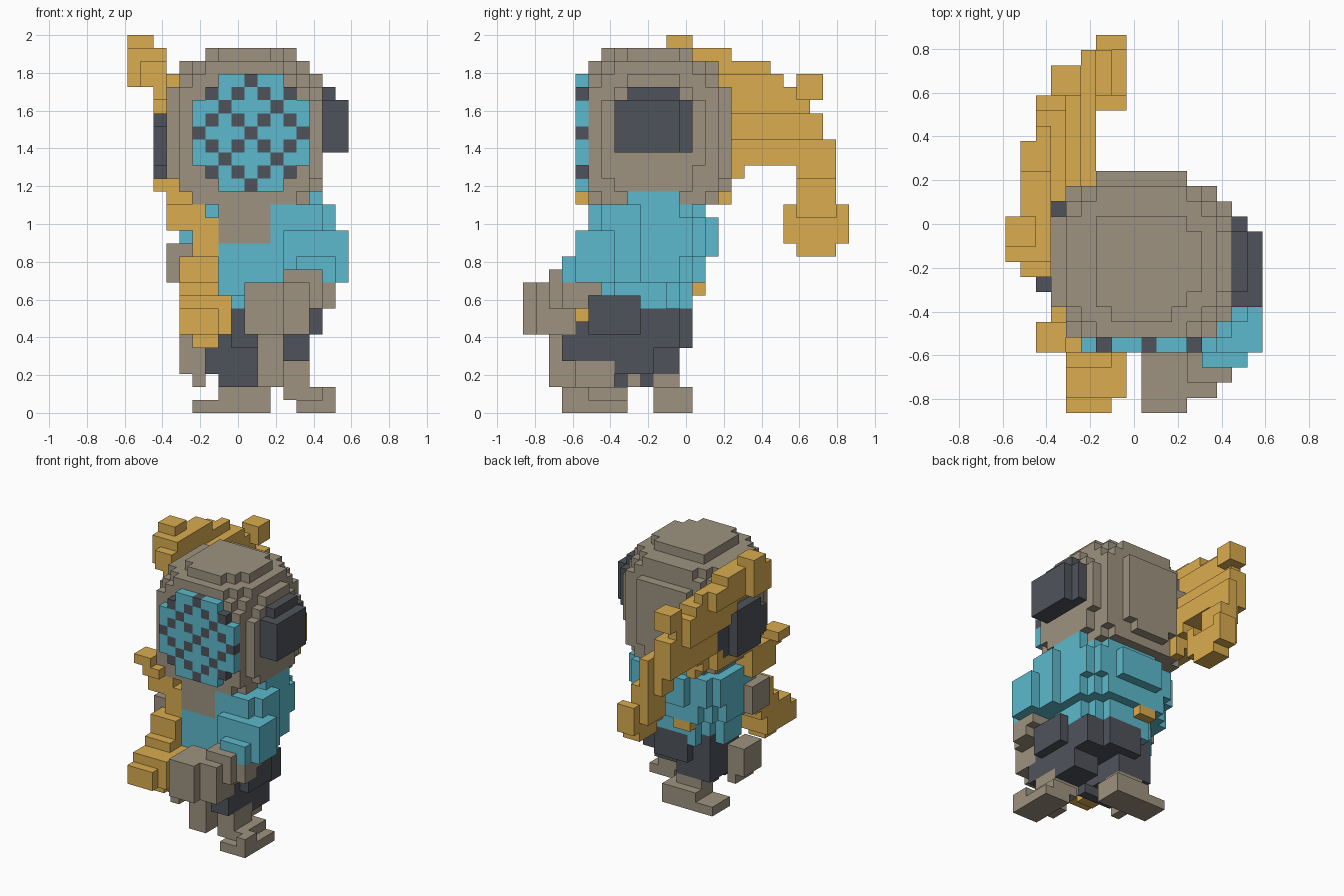
import bpy
import bmesh
from mathutils import Vector

default_cube = bpy.data.objects.get("Cube")
if default_cube:
    bpy.data.objects.remove(default_cube, do_unlink=True)

UNIT = 2 / 29                                   # edge length of one block
ORIGIN = Vector((-8.5, -12.5, 0))               # grid corner, in blocks


def make_material(name, rgb):
    mat = bpy.data.materials.new(name)
    mat.use_nodes = True
    colour = (*rgb, 1)
    mat.diffuse_color = colour
    mat.node_tree.nodes["Principled BSDF"].inputs["Base Color"].default_value = colour
    return mat


TAUPE = make_material("taupe", (.34, .29, .215))
GOLD = make_material("gold", (.7, .415, .08))
TEAL = make_material("teal", (.11, .49, .61))
CHARCOAL = make_material("charcoal", (.078, .086, .102))

cells = {}                                      # block position -> part name
part_material = {}


def put(part, material, block):
    part_material[part] = material
    cells[block] = part


def box(part, material, xs, ys, zs):
    """Fill a run of blocks; each pair is start and end on one axis."""
    for x in range(*xs):
        for y in range(*ys):
            for z in range(*zs):
                put(part, material, (x, y, z))


def drum(part, material, xs, ys, zs):
    """Fill an upright rounded column inside the given run of blocks."""
    for x in range(*xs):
        for y in range(*ys):
            u = abs(2 * x + 1 - sum(xs)) / (xs[1] - xs[0])
            v = abs(2 * y + 1 - sum(ys)) / (ys[1] - ys[0])
            if u ** 2.4 + v ** 2.4 < 1:
                box(part, material, (x, x + 1), (y, y + 1), zs)


# Head: boxy rounded ball, flatter underneath
for x in range(3, 15):
    for y in range(5, 16):
        for z in range(16, 28):
            rise = z + .5 - 22
            if rise < 0:
                rise *= .65
            if sum(abs(d) ** 3 for d in (x + .5 - 9.1, y + .5 - 9.9, rise)) < 210:
                put("head", TAUPE, (x, y, z))

# Shirt, widest at the chest
drum("shirt", TEAL, (5, 14), (6, 13), (7, 9))
drum("shirt", TEAL, (5, 14), (5, 13), (9, 10))
drum("shirt", TEAL, (4, 15), (5, 14), (10, 12))
drum("shirt", TEAL, (4, 15), (5, 15), (12, 15))
drum("shirt", TEAL, (5, 15), (6, 14), (15, 16))
drum("shirt", TEAL, (5, 15), (7, 13), (16, 17))
box("shirt", TEAL, (7, 12), (6, 8), (9, 13))
box("chest", TAUPE, (7, 11), (5, 8), (13, 15))
box("chest", TAUPE, (7, 12), (5, 8), (15, 17))
box("back_tag", GOLD, (7, 9), (13, 14), (9, 10))

# Trousers
drum("hips", CHARCOAL, (6, 14), (6, 13), (5, 8))
box("hips", CHARCOAL, (11, 15), (5, 9), (6, 9))
box("left_thigh", CHARCOAL, (11, 14), (3, 10), (4, 7))
box("left_thigh", CHARCOAL, (11, 14), (5, 10), (3, 5))
box("right_leg", CHARCOAL, (6, 10), (7, 12), (3, 7))
box("right_leg", CHARCOAL, (7, 11), (7, 8), (2, 3))
box("right_leg", CHARCOAL, (7, 10), (9, 10), (2, 3))

# Left sleeve, forearm and hand reaching forward
box("left_sleeve", TEAL, (11, 15), (5, 10), (13, 16))
box("left_sleeve", TEAL, (15, 16), (6, 9), (14, 16))
box("left_sleeve", TEAL, (12, 15), (4, 11), (10, 14))
box("left_sleeve", TEAL, (15, 16), (4, 9), (10, 14))
box("left_sleeve", TEAL, (16, 17), (4, 7), (10, 14))
box("left_sleeve", TEAL, (13, 16), (3, 6), (10, 12))
box("left_forearm", TAUPE, (13, 16), (3, 5), (8, 10))
box("left_forearm", TAUPE, (13, 16), (5, 6), (9, 10))
box("left_forearm", TAUPE, (12, 15), (2, 5), (8, 11))
box("left_hand", TAUPE, (9, 12), (0, 4), (6, 10))
box("left_hand", TAUPE, (12, 14), (1, 4), (6, 10))

# Left shin and foot
box("left_shin", TAUPE, (10, 12), (2, 4), (2, 6))
box("left_shin", TAUPE, (11, 14), (4, 7), (2, 4))
box("left_foot", TAUPE, (12, 15), (4, 8), (1, 2))
box("left_foot", TAUPE, (13, 16), (3, 8), (0, 1))
box("left_foot", TAUPE, (15, 16), (3, 5), (1, 2))

# Right knee patch and foot
box("right_knee", TAUPE, (4, 6), (6, 9), (3, 6))
box("right_knee", TAUPE, (5, 6), (6, 9), (2, 3))
box("right_foot", TAUPE, (5, 11), (10, 13), (0, 1))
box("right_foot", TAUPE, (7, 11), (10, 13), (1, 2))
box("right_foot", TAUPE, (7, 10), (10, 12), (2, 3))

# Right elbow and the gold arm stepping down to the hand
box("right_elbow", TAUPE, (3, 5), (6, 9), (10, 13))
box("right_arm", GOLD, (2, 4), (4, 6), (17, 18))
box("right_arm", GOLD, (3, 5), (4, 9), (16, 17))
box("right_arm", GOLD, (3, 6), (5, 9), (14, 16))
box("right_arm", GOLD, (5, 7), (5, 9), (11, 15))
box("right_arm", GOLD, (4, 7), (4, 7), (9, 12))
box("right_arm", GOLD, (4, 7), (3, 6), (8, 10))
box("right_hand", GOLD, (4, 7), (0, 3), (6, 8))
box("right_hand", GOLD, (4, 8), (1, 5), (6, 9))
box("right_hand", GOLD, (5, 7), (2, 4), (5, 6))

# Gold backing around the right ear
box("ear_backing", GOLD, (3, 5), (8, 15), (17, 23))

# Plume: a leaning sheet that sweeps back, then hooks down
plume_spans = {
    9: (24, 27), 10: (24, 28), 11: (24, 29), 12: (24, 29),
    13: (23, 28), 14: (17, 28), 15: (16, 28), 16: (18, 27),
    17: (19, 27), 18: (19, 27), 19: (19, 26), 20: (19, 25),
    21: (12, 26), 22: (12, 23), 23: (12, 21), 24: (13, 16),
}
for y, (low, high) in plume_spans.items():
    outer = 0 if y < 13 else 1 + max(0, (y - 15) // 3) + 2 * (y > 22)
    inner = 3 if y < 14 else 6 if y < 20 else 8
    for z in range(low, high):
        middle = 2 + (26 - z) * .38
        for x in range(outer, inner):
            if abs(x + .5 - middle) < 1.25:
                put("plume", GOLD, (x, y, z))
box("plume", GOLD, (6, 8), (20, 21), (13, 16))
box("plume", GOLD, (6, 8), (24, 25), (13, 16))
box("plume", GOLD, (3, 5), (21, 23), (24, 26))
box("plume", GOLD, (0, 2), (11, 13), (25, 29))
box("plume", GOLD, (0, 2), (10, 11), (25, 28))

# Ear pads
box("left_ear", CHARCOAL, (15, 16), (7, 13), (20, 24))
box("left_ear", CHARCOAL, (15, 16), (8, 12), (24, 25))
box("left_ear", CHARCOAL, (16, 17), (7, 12), (20, 24))
box("right_ear", CHARCOAL, (2, 3), (8, 13), (19, 22))
box("right_ear", CHARCOAL, (2, 3), (9, 13), (18, 23))
box("right_ear", CHARCOAL, (3, 4), (13, 14), (18, 23))
box("right_ear", CHARCOAL, (3, 4), (14, 15), (19, 22))

# Face plate: octagon with a lattice of dark dots
for dx in range(-4, 5):
    for dz in range(-4, 5):
        if abs(dx) + abs(dz) > 6:
            continue
        block = (9 + dx, 4, 21 + dz)
        if (dx + dz) % 4 == 0 or (dx - dz) % 4 == 0:
            put("face_dots", CHARCOAL, block)
        else:
            put("face_plate", TEAL, block)
        put("head", TAUPE, (9 + dx, 5, 21 + dz))

# Turn each part into a mesh of its exposed block faces
for part, material in part_material.items():
    bm = bmesh.new()
    corners = {}

    def corner(position):
        key = tuple(position)
        if key not in corners:
            corners[key] = bm.verts.new((Vector(key) + ORIGIN) * UNIT)
        return corners[key]

    for block, owner in cells.items():
        if owner != part:
            continue
        for axis in range(3):
            u, v = Vector((0, 0, 0)), Vector((0, 0, 0))
            u[(axis + 1) % 3] = 1
            v[(axis + 2) % 3] = 1
            for side in (0, 1):
                beside = list(block)
                beside[axis] += 2 * side - 1
                if tuple(beside) in cells:
                    continue
                base = Vector(block)
                base[axis] += side
                loop = [base, base + u, base + u + v, base + v]
                if side == 0:
                    loop.reverse()
                bm.faces.new([corner(p) for p in loop])
    mesh = bpy.data.meshes.new(part)
    bm.to_mesh(mesh)
    bm.free()
    mesh.materials.append(material)
    bpy.context.collection.objects.link(bpy.data.objects.new(part, mesh))
